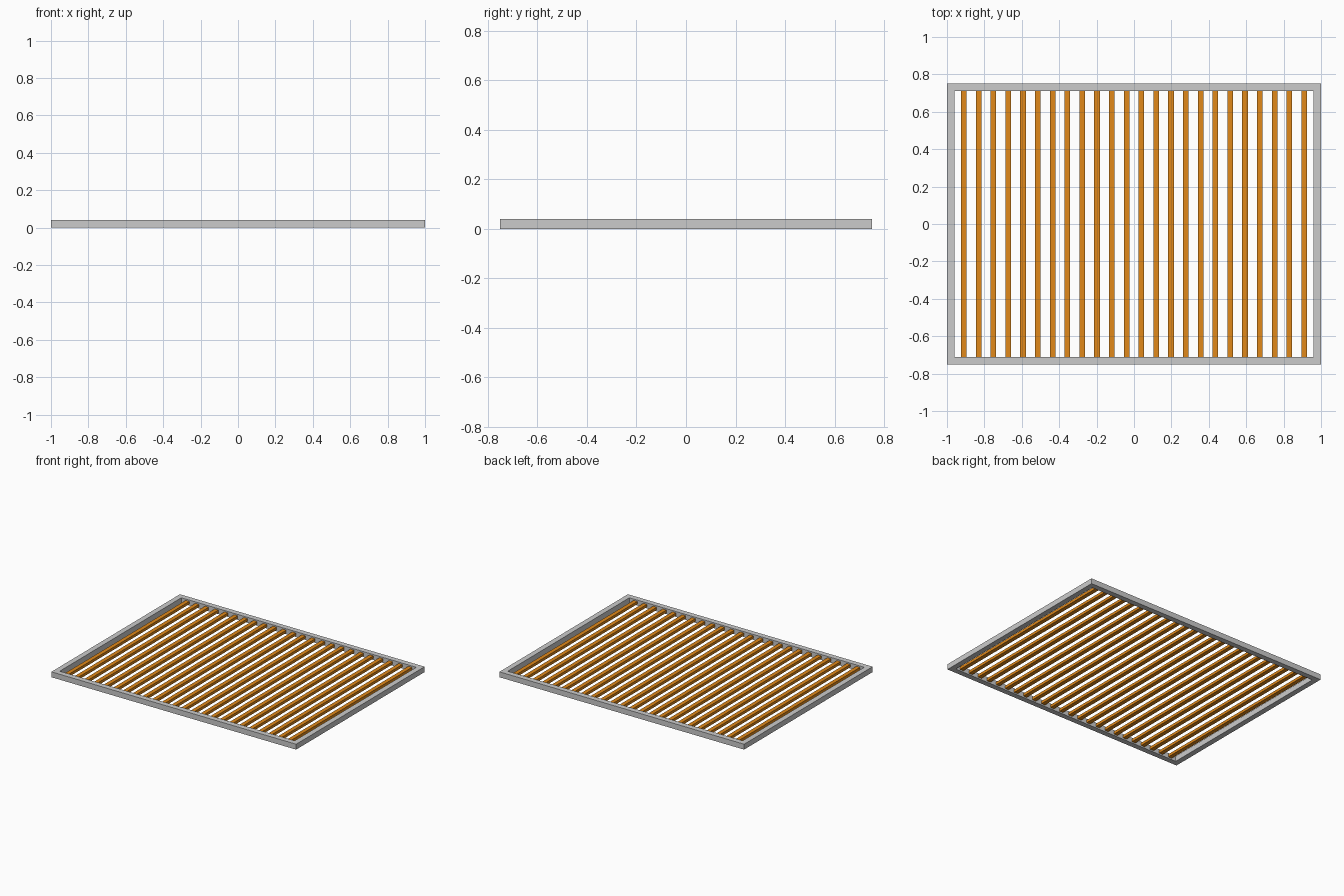
import bpy

if "Cube" in bpy.data.objects:
    bpy.data.objects.remove(bpy.data.objects["Cube"])


def box(name, centre, size, mat=None):
    bpy.ops.mesh.primitive_cube_add(size=1, location=centre)
    ob = bpy.context.object
    ob.name = name
    ob.scale = size
    bpy.ops.object.transform_apply(location=False, rotation=False, scale=True)
    if mat:
        ob.data.materials.append(mat)
    return ob


orange = bpy.data.materials.new("orange")
orange.diffuse_color = (0.75, 0.25, 0.01, 1)
orange.use_nodes = True
orange.node_tree.nodes["Principled BSDF"].inputs["Base Color"].default_value = orange.diffuse_color

W, D, H, R = 2.0, 1.5, 0.04, 0.04  # outer width, depth, height, rail width

# Outer frame: long rails front and back, short rails between them
for side, label in ((-1, "front"), (1, "back")):
    box(label + "_rail", (0, side * (D - R) / 2, H / 2), (W, R, H))
for side, label in ((-1, "left"), (1, "right")):
    box(label + "_rail", (side * (W - R) / 2, 0, H / 2), (R, D - 2 * R, H))

# Evenly spaced slats running front to back
COUNT, REACH = 24, 0.91
for i in range(COUNT):
    x = -REACH + 2 * REACH * i / (COUNT - 1)
    box(f"slat_{i + 1}", (x, 0, H / 2), (0.03, D - 2 * R, 0.02), orange)
